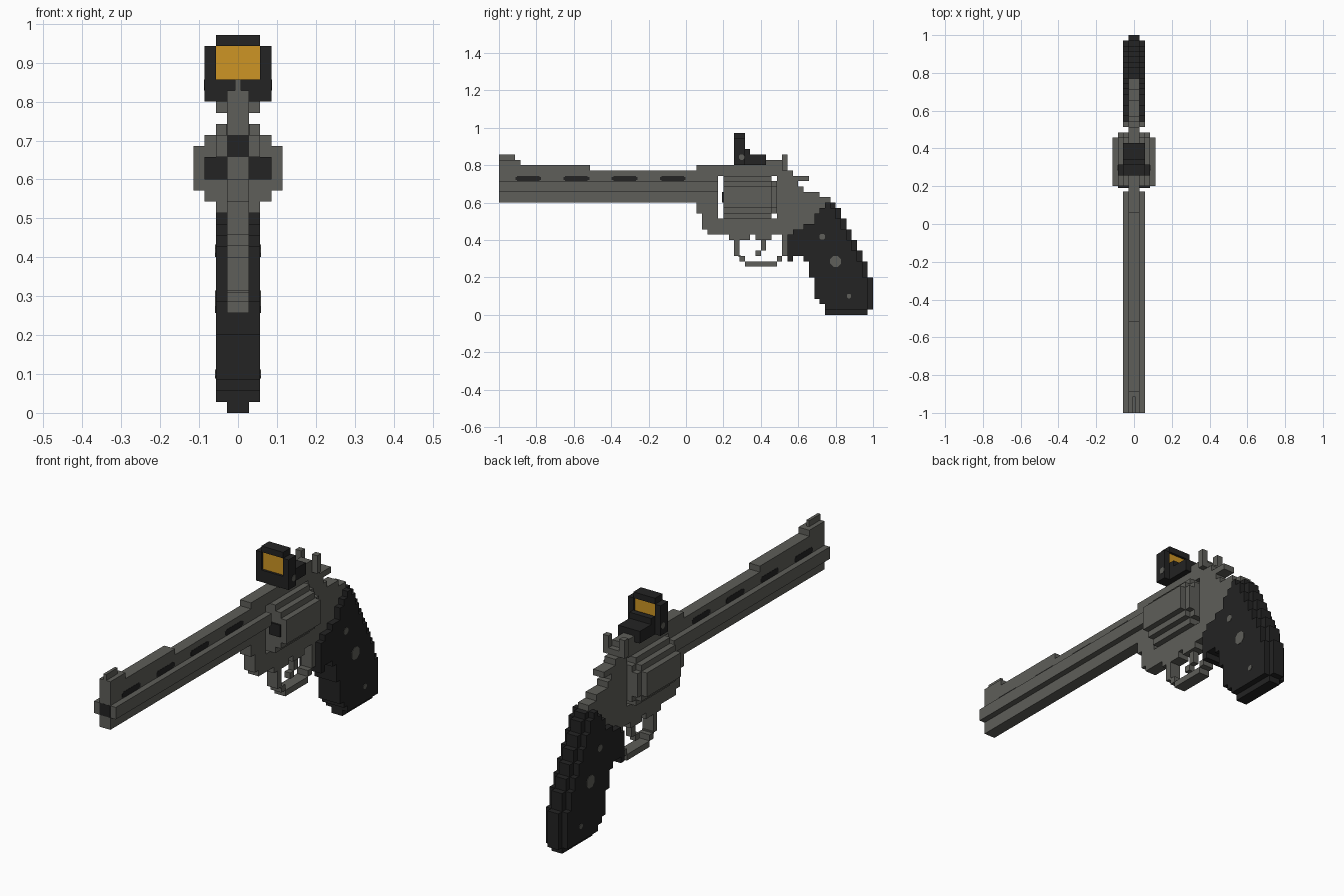
import bpy, bmesh, math

if "Cube" in bpy.data.objects:
    bpy.data.objects.remove(bpy.data.objects["Cube"])

U = 2 / 70  # one block; all sizes below are in blocks, y runs 0..70 from the muzzle


def material(name, rgb):
    m = bpy.data.materials.new(name)
    m.diffuse_color = (*rgb, 1)
    m.use_nodes = True
    m.node_tree.nodes["Principled BSDF"].inputs["Base Color"].default_value = m.diffuse_color
    return m


GREY = material("gunmetal grey", (0.112, 0.112, 0.100))
DARK = material("near black", (0.0168, 0.0168, 0.0168))
AMBER = material("amber glass", (0.61, 0.30, 0.018))


def finish(name, bm, mat):
    bmesh.ops.recalc_face_normals(bm, faces=bm.faces)
    me = bpy.data.meshes.new(name)
    for v in bm.verts:
        v.co = (v.co.x * U, (v.co.y - 35) * U, v.co.z * U)
    bm.to_mesh(me)
    bm.free()
    me.materials.append(mat)
    ob = bpy.data.objects.new(name, me)
    bpy.context.collection.objects.link(ob)
    return ob


def stepped(name, cols, end, lo, hi, mat, along="x"):
    """Extrude a stepped outline given as columns (start, bottom, top)."""
    edges = [c[0] for c in cols[1:]] + [end]
    top, bottom = [], []
    for (s, b, t), e in zip(cols, edges):
        top += [(s, t), (e, t)]
        bottom += [(s, b), (e, b)]
    pts = []
    for p in top + bottom[::-1]:
        if not pts or p != pts[-1]:
            pts.append(p)
    bm = bmesh.new()
    place = (lambda p, d: (d, p[0], p[1])) if along == "x" else (lambda p, d: (p[0], d, p[1]))
    face = bm.faces.new([bm.verts.new(place(p, lo)) for p in pts])
    new = bmesh.ops.extrude_face_region(bm, geom=[face])["geom"]
    shift = (hi - lo, 0, 0) if along == "x" else (0, hi - lo, 0)
    bmesh.ops.translate(bm, vec=shift, verts=[v for v in new if isinstance(v, bmesh.types.BMVert)])
    return finish(name, bm, mat)


def box(name, x0, x1, y0, y1, z0, z1, mat):
    return stepped(name, [(y0, z0, z1)], y1, x0, x1, mat)


def disc(name, x, y, z, r, mat):
    """Thin eight-sided plate facing sideways."""
    bm = bmesh.new()
    bmesh.ops.create_cone(bm, cap_ends=True, segments=8, radius1=r, radius2=r, depth=0.12)
    for v in bm.verts:
        a, b, c = v.co
        ca, sa = math.cos(math.pi / 8), math.sin(math.pi / 8)
        v.co = (x + c, y + a * ca - b * sa, z + a * sa + b * ca)
    finish(name, bm, mat)


# Barrel, rib, front sight, muzzle
stepped("barrel", [(-2, 23, 25), (-1, 21, 27), (1, 23, 25)], 2, 0, 41, GREY, "y")
box("barrel_rib", -1, 1, 0, 17, 27, 28, GREY)
box("front_sight_base", -1, 1, 0, 4, 28, 29, GREY)
box("front_sight_blade", -0.25, 0.25, 0, 3, 29, 30, GREY)
box("muzzle_bore", -1, 1, -0.03, 0.5, 23, 25, DARK)
for i in range(4):
    y = 3 + 9 * i
    stepped("barrel_vent", [(y + 0.1, 25.2, 25.8), (y + 0.4, 25.02, 26), (y + 4.6, 25.2, 25.8)],
            y + 4.9, -1.04, 1.04, DARK)

# Frame with a window for the cylinder
frame = stepped("frame", [
    (37, 19, 28), (38, 16, 28), (39, 15, 28), (43, 14, 28), (47, 15, 28), (48, 14, 28),
    (50, 14, 29), (51, 15, 29), (53, 14, 28), (54, 15, 27), (55, 16, 25), (56, 16, 24),
    (57, 17, 23), (59, 19, 23), (60, 20, 22), (61, 21, 22)], 62, -1, 1, GREY)
cutter = box("window_cutter", -3, 3, 41, 52, 18, 26, GREY)
mod = frame.modifiers.new("window", "BOOLEAN")
mod.operation, mod.solver, mod.object = "DIFFERENCE", "EXACT", cutter
cutter.hide_render = True
bpy.context.view_layer.objects.active = frame
frame.select_set(True)
bpy.ops.object.modifier_apply(modifier="window")
bpy.data.objects.remove(cutter)

# Cylinder with dark chambers
stepped("cylinder", [(-4, 20, 24), (-3, 19, 25), (-2, 18, 26), (2, 19, 25), (3, 20, 24)], 4,
        42, 51, GREY, "y")
stepped("cylinder_back", [(-3, 20, 24), (-2, 19, 25), (2, 20, 24)], 3, 51, 52, GREY, "y")
for s in (-1, 1):
    box("chamber", min(s, 3 * s), max(s, 3 * s), 41.7, 42.1, 21, 23, DARK)
    box("rear_sight", min(s, 2 * s), max(s, 2 * s), 53, 54, 28, 30, GREY)
box("rear_sight_bridge", -2, 2, 53, 54, 27, 28, GREY)

# Hammer spur, trigger and guard
box("hammer_spur", -1, 1, 54.5, 58, 25, 26, GREY)
box("trigger", -0.5, 0.5, 49, 50, 12, 14.2, GREY)
box("trigger_tip", -0.5, 0.5, 48, 49, 11, 12, GREY)
box("guard_front", -1, 1, 44, 45, 11, 14, GREY)
box("guard_front_corner", -1, 1, 45, 46, 10, 11, GREY)
box("guard_front_joint", -1, 1, 44.8, 45.2, 10.8, 11.2, GREY)
box("guard_bottom", -1, 1, 46, 52, 9, 10, GREY)
box("guard_rear_corner", -1, 1, 52, 53, 10, 11, GREY)
box("guard_rear", -1, 1, 53, 54, 11, 14, GREY)

# Grip: thin core and wider cheeks set in at the back and the bottom
core = [(54, 10, 15), (55, 11, 16), (57, 10, 17), (58, 7, 17), (59, 3, 19), (60, 2, 20),
        (61, 0, 21), (63, 0, 20), (64, 0, 18), (65, 0, 16), (66, 0, 14), (67, 0, 12),
        (68, 0, 10), (69, 1, 7)]
stepped("grip_core", core, 70, -1, 1, DARK)
cheeks = [(y, max(b, 1), min(t, core[i + 1][2]) if y > 61 else t)
          for i, (y, b, t) in enumerate(core[:-1])]
cheeks.insert(7, (62, 1, 20))
stepped("grip_cheeks", cheeks, 69, -2, 2, DARK)
for s in (-2, 2):
    disc("grip_medallion", s, 63, 10, 1.1, GREY)
    disc("grip_pin_upper", s, 60.5, 14.6, 0.6, GREY)
    disc("grip_pin_lower", s, 65.5, 3.5, 0.45, GREY)

# Reflex sight
for s in (-1, 1):
    box("optic_side", min(2 * s, 3 * s), max(2 * s, 3 * s), 44, 46, 28, 33, DARK)
    disc("optic_screw", 3 * s, 45.4, 29.5, 0.55, GREY)
box("optic_top", -2, 2, 44, 46, 33, 34, DARK)
stepped("optic_body", [(44, 28, 30), (46, 28, 31), (47, 28, 30)], 50, -2, 2, DARK)
box("optic_glass", -2, 2, 44.4, 45.6, 30, 33, AMBER)
